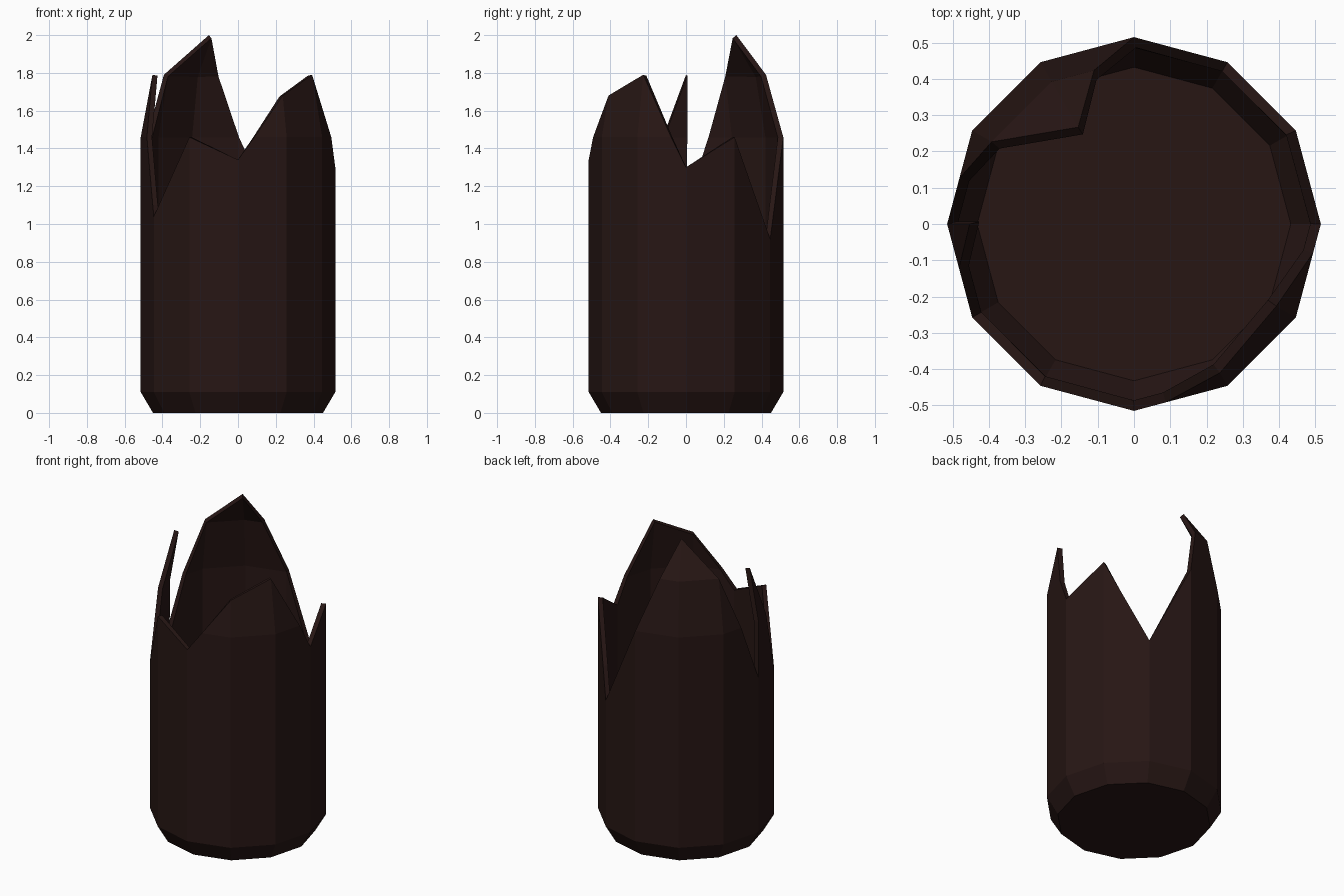
import bpy, bmesh, math
from mathutils import Vector

if "Cube" in bpy.data.objects:
    bpy.data.objects.remove(bpy.data.objects["Cube"])

# Shell profile (radius, height) and rim height at each end of the 12 sides
PROFILE = [(0.45, 0), (0.515, 0.11), (0.515, 1.1), (0.515, 1.46), (0.453, 1.79), (0.308, 2.0)]
RIM = [1.30, 1.46, 0.92, 1.46, 2.0, 1.79, 1.79, 1.04, 1.46, 1.34, 1.68, 1.79]
DROP = {5: 1.10}   # this side ends lower than its neighbour starts: free-standing shard


def ring_point(i, r, z):
    a = math.radians(30 * i)
    return Vector((r * math.cos(a), r * math.sin(a), z))


def at_height(i, z):
    for (r0, z0), (r1, z1) in zip(PROFILE, PROFILE[1:]):
        if z <= z1 + 1e-6:
            return ring_point(i, r0 + (r1 - r0) * (z - z0) / (z1 - z0), z)


bm = bmesh.new()

# Each flat side is a strip cut off along its jagged rim line
for i in range(12):
    side = bmesh.new()
    rows = [[side.verts.new(ring_point(k, r, z)) for k in (i, i + 1)] for r, z in PROFILE]
    for a, b in zip(rows, rows[1:]):
        side.faces.new((a[0], a[1], b[1], b[0]))
    p = at_height(i, RIM[i])
    q = at_height(i + 1, DROP.get(i, RIM[(i + 1) % 12]))
    normal = ring_point(i + 0.5, 1, 0).cross(q - p)
    if normal.z < 0:
        normal.negate()
    bmesh.ops.bisect_plane(side, geom=side.verts[:] + side.edges[:] + side.faces[:],
                           dist=1e-4, plane_co=p, plane_no=normal, clear_outer=True)
    for f in side.faces:
        bm.faces.new([bm.verts.new(v.co) for v in f.verts])
    side.free()

# Base
bm.faces.new([bm.verts.new(ring_point(i, *PROFILE[0])) for i in reversed(range(12))])
bmesh.ops.remove_doubles(bm, verts=bm.verts[:], dist=0.002)
bmesh.ops.recalc_face_normals(bm, faces=bm.faces[:])
base = min(bm.faces, key=lambda f: f.calc_center_median().z)
if base.normal.z > 0:
    bmesh.ops.reverse_faces(bm, faces=bm.faces[:])

mesh = bpy.data.meshes.new("broken_bottle")
bm.to_mesh(mesh)
bm.free()
bottle = bpy.data.objects.new("broken_bottle", mesh)
bpy.context.collection.objects.link(bottle)

# Glass thickness, growing inwards
wall = bottle.modifiers.new("wall", 'SOLIDIFY')
wall.thickness = 0.028
wall.offset = -1
wall.use_even_offset = True

# Dark brown glass
glass = bpy.data.materials.new("dark_glass")
glass.diffuse_color = (0.02, 0.008, 0.007, 1)
glass.use_nodes = True
glass.node_tree.nodes["Principled BSDF"].inputs["Base Color"].default_value = glass.diffuse_color
mesh.materials.append(glass)
